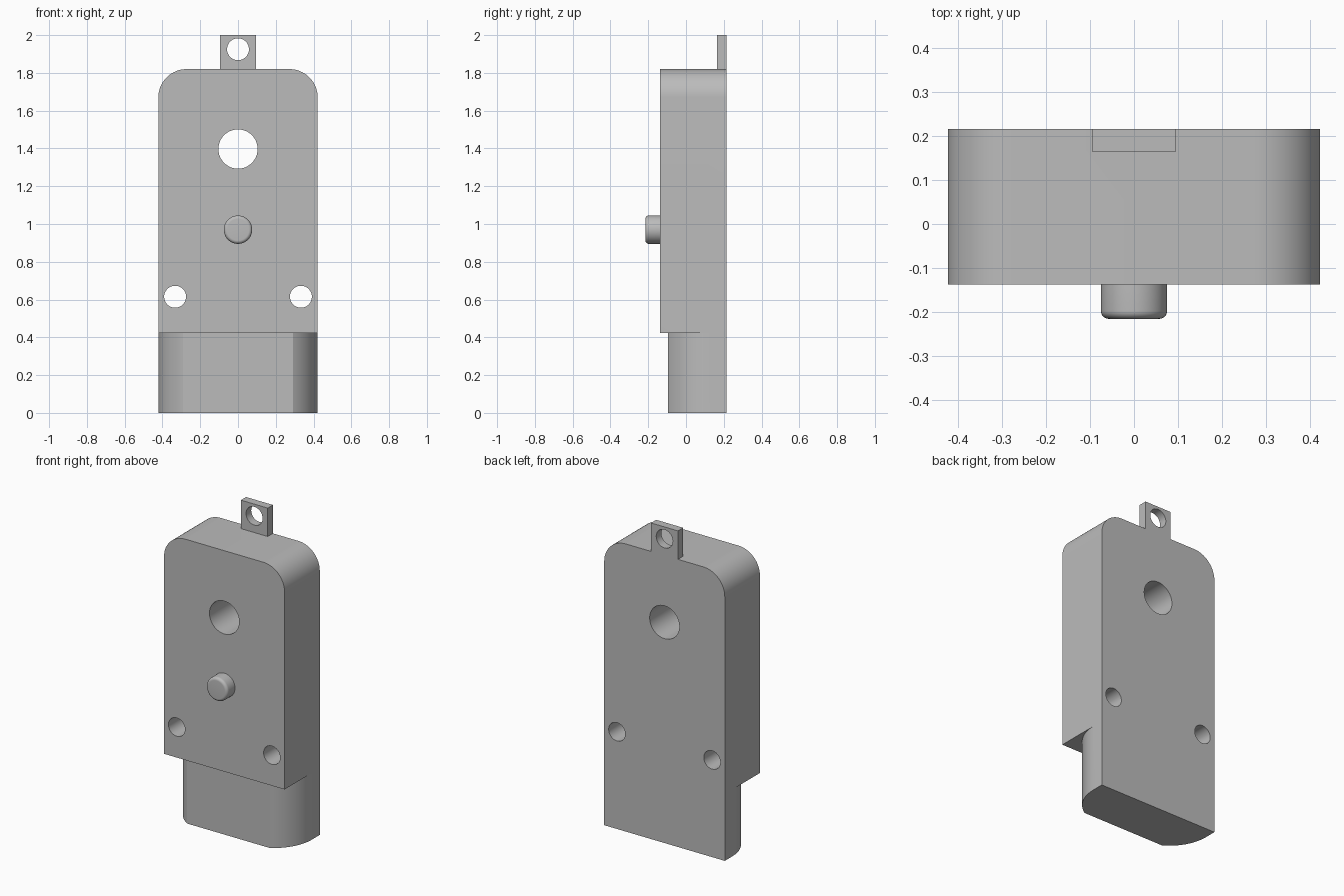
import bpy, bmesh
from math import sin, cos, pi, radians, atan2, hypot
from mathutils import Vector

cube = bpy.data.objects.get("Cube")
if cube:
    bpy.data.objects.remove(cube, do_unlink=True)

grey = bpy.data.materials.new("plain grey")
grey.use_nodes = True
colour = (0.5, 0.5, 0.5, 1)
grey.diffuse_color = colour
grey.node_tree.nodes["Principled BSDF"].inputs["Base Color"].default_value = colour

BACK, FRONT = 0.215, -0.137
HALF = 0.422
SHOULDER, TOP = 0.422, 1.82


def arc(cx, cy, r, start, end, n):
    return [(cx + r * cos(start + (end - start) * i / n),
             cy + r * sin(start + (end - start) * i / n)) for i in range(n + 1)]


def extrude(name, outline, axis, low, high):
    """Extrude a flat outline: in XZ along y, or in XY along z."""
    def place(p, d):
        return Vector((p[0], d, p[1])) if axis == 'Y' else Vector((p[0], p[1], d))
    bm = bmesh.new()
    base = bm.faces.new([bm.verts.new(place(p, low)) for p in outline])
    out = bmesh.ops.extrude_face_region(bm, geom=[base], use_keep_orig=True)
    verts = [g for g in out["geom"] if isinstance(g, bmesh.types.BMVert)]
    bmesh.ops.translate(bm, verts=verts, vec=place((0, 0), high - low))
    bmesh.ops.recalc_face_normals(bm, faces=bm.faces)
    mesh = bpy.data.meshes.new(name)
    bm.to_mesh(mesh)
    bm.free()
    mesh.materials.append(grey)
    obj = bpy.data.objects.new(name, mesh)
    bpy.context.collection.objects.link(obj)
    return obj


def activate(obj):
    bpy.ops.object.select_all(action='DESELECT')
    obj.select_set(True)
    bpy.context.view_layer.objects.active = obj


def combine(target, other, operation):
    activate(target)
    mod = target.modifiers.new("combine", 'BOOLEAN')
    mod.operation, mod.solver, mod.object = operation, 'EXACT', other
    bpy.ops.object.modifier_apply(modifier=mod.name)
    bpy.data.objects.remove(other, do_unlink=True)


# Main housing with rounded top corners
R = 0.15
outline = [(-HALF, SHOULDER), (HALF, SHOULDER)]
outline += arc(HALF - R, TOP - R, R, 0, pi / 2, 16)
outline += arc(R - HALF, TOP - R, R, pi / 2, pi, 16)
housing = extrude("housing", outline, 'Y', FRONT, BACK)

# Narrower lower block: flat front, curved cheeks, flush back
flat_x, flat_y, side_y = 0.29, -0.095, 0.14
dx, dy = HALF - flat_x, side_y - flat_y
r = (dx * dx + dy * dy) / (2 * dx)
cheek = arc(HALF - r, side_y, r, atan2(-dy, r - dx), 0, 16)
right = cheek + [(HALF, BACK)]
outline = right + [(-x, y) for x, y in reversed(right)]
combine(housing, extrude("lower_block", outline, 'Z', 0, SHOULDER), 'UNION')

# Hanging tab
T = 0.094
tab = [(-T, TOP - 0.1), (T, TOP - 0.1), (T, 2), (-T, 2)]
combine(housing, extrude("hanging_tab", tab, 'Y', 0.163, BACK), 'UNION')

# Through holes: tab, large centre, two lower
for x, z, radius in ((0, 1.925, 0.058), (0, 1.397, 0.104),
                     (-0.333, 0.615, 0.058), (0.333, 0.615, 0.058)):
    hole = extrude("hole_cutter", arc(x, z, radius, 0, 2 * pi, 48)[:-1], 'Y', -0.4, 0.4)
    hole.hide_render = True
    combine(housing, hole, 'DIFFERENCE')

# Push button with a rounded rim
button = extrude("push_button", arc(0, 0.97, 0.075, 0, 2 * pi, 48)[:-1], 'Y', -0.215, FRONT)
bm = bmesh.new()
bm.from_mesh(button.data)
rim = [e for e in bm.edges if all(v.co.y < -0.2 for v in e.verts)]
bmesh.ops.bevel(bm, geom=rim, offset=0.018, segments=8, profile=0.5, affect='EDGES')
bmesh.ops.delete(bm, geom=[f for f in bm.faces if f.calc_center_median().y > FRONT - 0.001],
                 context='FACES_ONLY')
bm.to_mesh(button.data)
bm.free()

for obj in (housing, button):
    activate(obj)
    bpy.ops.object.shade_smooth_by_angle(angle=radians(20))
